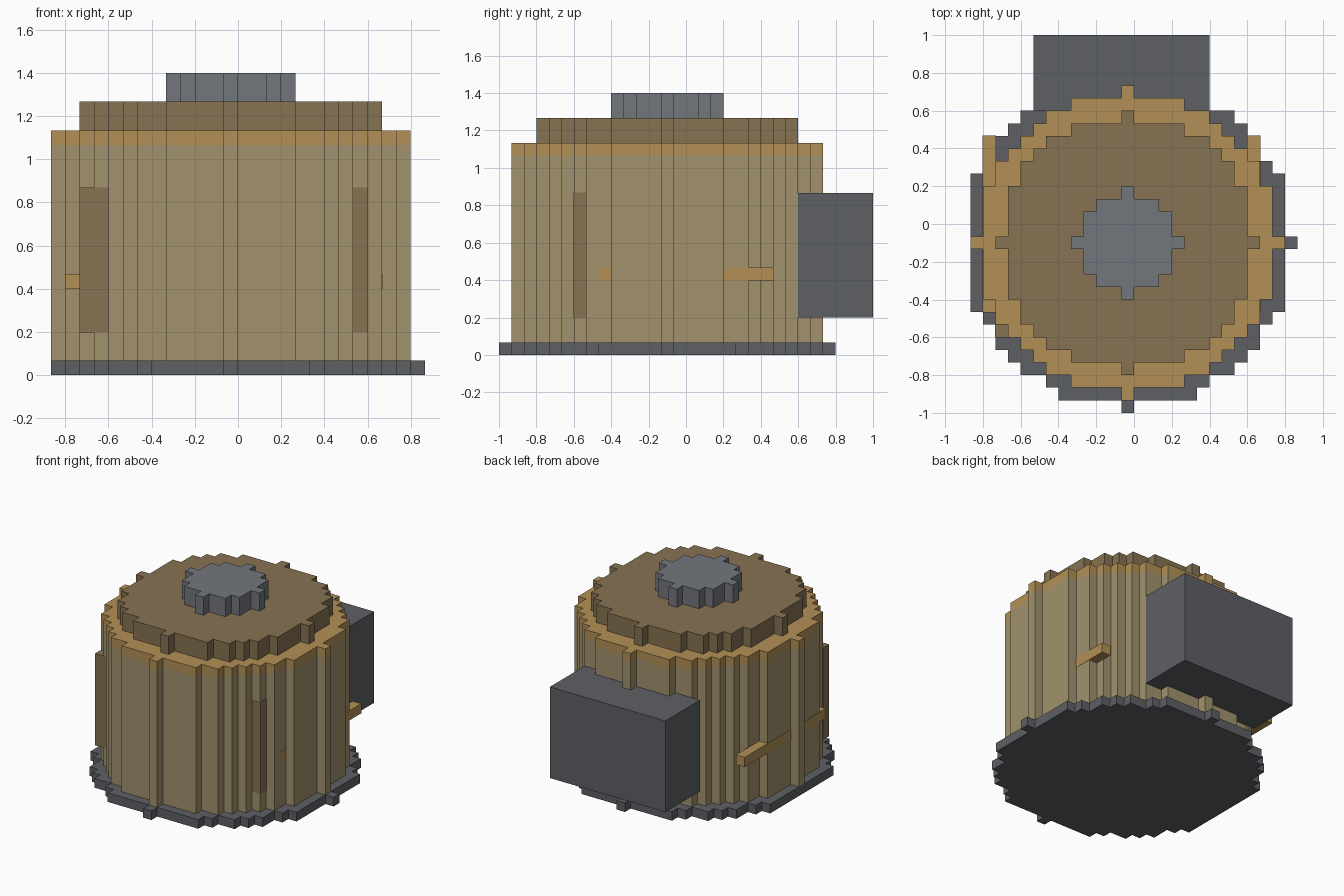
import bpy, math

if "Cube" in bpy.data.objects:
    bpy.data.objects.remove(bpy.data.objects["Cube"])

U = 1 / 15            # size of one block
CX, CY = -1, -2       # block column at the axis of the drum
EPS = 0.002           # keeps flush inlays just proud of the wall


def material(name, rgb):
    m = bpy.data.materials.new(name)
    m.diffuse_color = (*rgb, 1)
    m.use_nodes = True
    m.node_tree.nodes["Principled BSDF"].inputs["Base Color"].default_value = m.diffuse_color
    return m


DARK = material("dark_grey", (0.11, 0.117, 0.13))
STEEL = material("steel_grey", (0.17, 0.18, 0.2))
TAN = material("tan", (0.36, 0.29, 0.155))
GOLD = material("gold", (0.45, 0.28, 0.095))
BROWN = material("brown", (0.24, 0.17, 0.085))


def prism(name, outline, z0, z1, mat):
    """Extrude a counter-clockwise outline between two heights."""
    n = len(outline)
    verts = [(x, y, z) for z in (z0, z1) for x, y in outline]
    faces = [list(range(n))[::-1], list(range(n, 2 * n))]
    faces += [[i, (i + 1) % n, n + (i + 1) % n, n + i] for i in range(n)]
    mesh = bpy.data.meshes.new(name)
    mesh.from_pydata(verts, [], faces)
    mesh.materials.append(mat)
    ob = bpy.data.objects.new(name, mesh)
    bpy.context.collection.objects.link(ob)
    return ob


def stepped_disc(name, r, k0, k1, mat, left_limit=99):
    """Disc of whole blocks with radius r, from layer k0 to k1."""
    right, left = [], []
    for d in range(-r, r + 1):
        w = math.isqrt(r * r - d * d)
        for e in (d, d + 1):
            right.append((CX + w + 1, CY + e))
            left.append((CX - min(w, left_limit), CY + e))
    pts = []
    for p in right + left[::-1]:
        if not pts or pts[-1] != p:
            pts.append(p)
    return prism(name, [(x * U, y * U) for x, y in pts], k0 * U, k1 * U, mat)


def block(name, x, y, z, mat, grow=0):
    """Box given by block ranges on each axis."""
    (x0, x1), (y0, y1), (z0, z1) = [(a * U - grow, b * U + grow) for a, b in (x, y, z)]
    return prism(name, [(x0, y0), (x1, y0), (x1, y1), (x0, y1)], z0, z1, mat)


# Drum built from stacked discs; the base is trimmed on its left edge
stepped_disc("base_plate", 13, 0, 1, DARK, left_limit=12)
stepped_disc("drum_body", 12, 1, 16, TAN)
stepped_disc("rim_band", 12, 16, 17, GOLD)
stepped_disc("lid", 10, 17, 19, BROWN)
stepped_disc("lid_knob", 4, 19, 21, STEEL)

# Housing on the back
block("rear_housing", (-8, 6), (9, 15), (3, 13), DARK)

# Panel through the front of the drum, showing at both ends
block("front_panel", (-11, 9), (-9, -8), (3, 13), BROWN, EPS)

# Side rails, partly sunk in the wall
for side, x in (("left", -12), ("right", 9)):
    block(side + "_rail", (x, x + 1), (-7, 7), (6, 7), GOLD, EPS)
